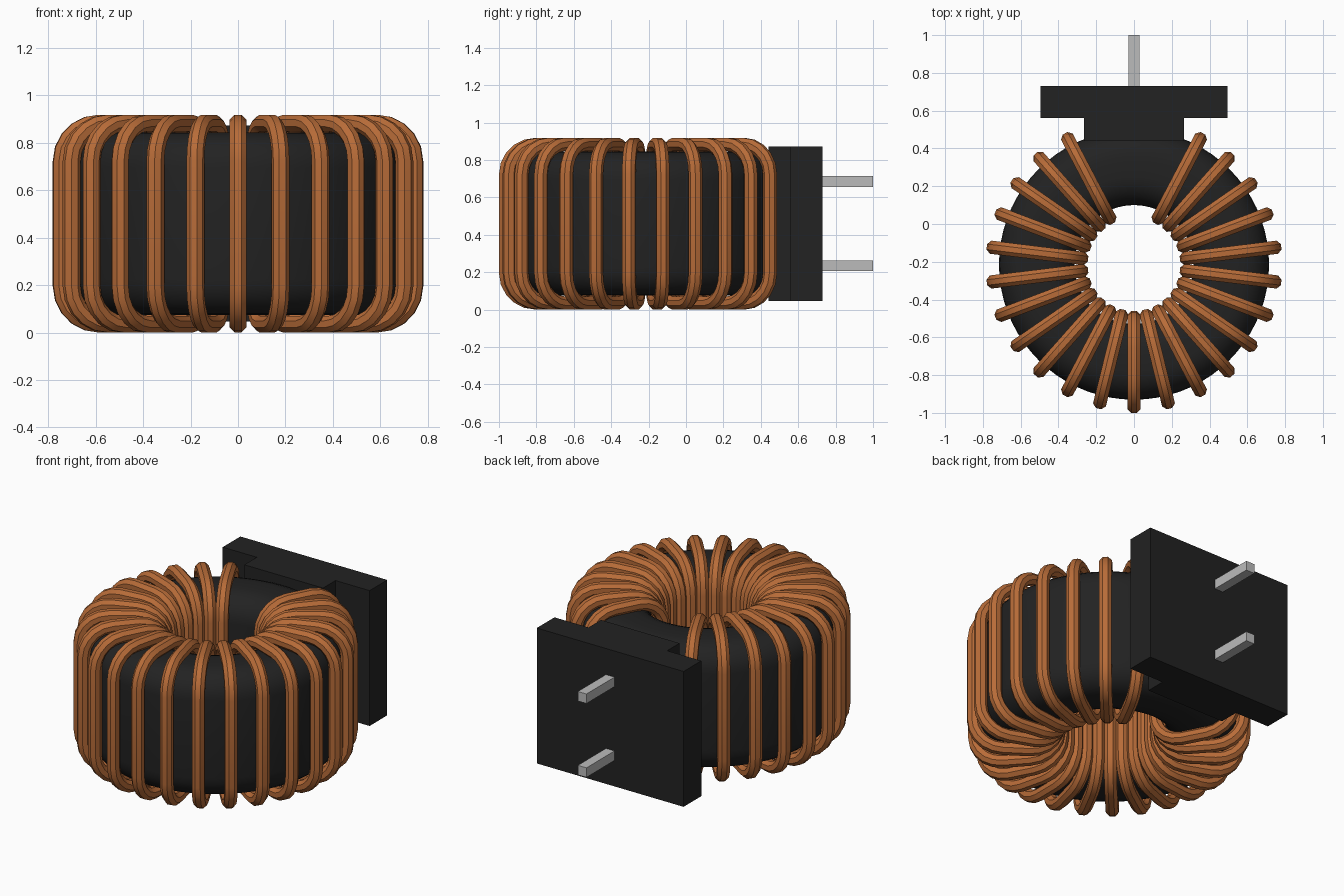
import bpy, bmesh, math
from mathutils import Vector, Matrix

cube = bpy.data.objects.get("Cube")
if cube:
    bpy.data.objects.remove(cube)

CENTRE = Vector((0, -0.215, 0.459))   # middle of the ring
SLOTS = 26                            # winding pitch, three slots left empty


def material(name, rgb, metallic=0.0):
    m = bpy.data.materials.new(name)
    m.use_nodes = True
    m.diffuse_color = (*rgb, 1)
    bsdf = m.node_tree.nodes["Principled BSDF"]
    bsdf.inputs["Base Color"].default_value = (*rgb, 1)
    bsdf.inputs["Roughness"].default_value = 0.5
    return m


black = material("black plastic", (0.016, 0.016, 0.016))
copper = material("copper", (0.48, 0.15, 0.04))
steel = material("pin metal", (0.5, 0.5, 0.5))


def finish(name, bm, mat, smooth=False):
    bmesh.ops.recalc_face_normals(bm, faces=bm.faces[:])
    mesh = bpy.data.meshes.new(name)
    bm.to_mesh(mesh)
    bm.free()
    mesh.materials.append(mat)
    ob = bpy.data.objects.new(name, mesh)
    bpy.context.collection.objects.link(ob)
    if smooth:
        bpy.ops.object.select_all(action="DESELECT")
        ob.select_set(True)
        bpy.context.view_layer.objects.active = ob
        bpy.ops.object.shade_smooth_by_angle(angle=math.radians(35))
    return ob


def rounded_section(r_in, r_out, half_h, corner, steps):
    """Closed rounded rectangle as (point, outward normal) pairs in the XZ plane."""
    result = []
    corners = [(r_out - corner, half_h - corner), (r_in + corner, half_h - corner),
               (r_in + corner, corner - half_h), (r_out - corner, corner - half_h)]
    for i, (x, z) in enumerate(corners):
        for s in range(steps + 1):
            a = math.pi / 2 * (i + s / steps)
            n = Vector((math.cos(a), 0, math.sin(a)))
            result.append((Vector((x, 0, z)) + n * corner, n))
    return result


def bridge_loops(bm, rings):
    """Join closed rings of vertices into a closed tube."""
    for a, b in zip(rings, rings[1:] + rings[:1]):
        for i in range(len(a)):
            j = (i + 1) % len(a)
            bm.faces.new((a[i], a[j], b[j], b[i]))


# Ring core: rounded section turned about the vertical axis
bm = bmesh.new()
section = rounded_section(0.315, 0.715, 0.385, 0.15, 6)
turns = 72
rings = []
for k in range(turns):
    rot = Matrix.Rotation(math.tau * k / turns, 3, "Z")
    rings.append([bm.verts.new(rot @ p + CENTRE) for p, n in section])
bridge_loops(bm, rings)
finish("ring_core", bm, black, smooth=True)

# Copper winding: eight-sided wire loops around the core
bm = bmesh.new()
path = rounded_section(0.28, 0.75, 0.424, 0.16, 5)
sides = 8
wire_r = 0.035 / math.cos(math.pi / sides)
for k in range(-11, 12):
    rot = Matrix.Rotation(math.tau * k / SLOTS - math.pi / 2, 3, "Z")
    rings = []
    for p, n in path:
        ring = []
        for s in range(sides):
            a = math.tau * (s + 0.5) / sides
            q = p + n * (wire_r * math.cos(a)) + Vector((0, wire_r * math.sin(a), 0))
            ring.append(bm.verts.new(rot @ q + CENTRE))
        rings.append(ring)
    bridge_loops(bm, rings)
finish("copper_winding", bm, copper, smooth=True)

# Mounting base: T-shaped outline extruded upwards
bm = bmesh.new()
half = [(0.265, 0.44), (0.265, 0.56), (0.495, 0.56), (0.495, 0.73)]
outline = half + [(-x, y) for x, y in reversed(half)]
face = bm.faces.new([bm.verts.new((x, y, 0.047)) for x, y in outline])
ext = bmesh.ops.extrude_face_region(bm, geom=[face])
top = [v for v in ext["geom"] if isinstance(v, bmesh.types.BMVert)]
bmesh.ops.translate(bm, verts=top, vec=(0, 0, 0.825))
finish("mounting_base", bm, black)

# Two square terminal pins
for name, side in (("lower_pin", -1), ("upper_pin", 1)):
    bm = bmesh.new()
    bmesh.ops.create_cube(bm, size=1)
    bmesh.ops.scale(bm, verts=bm.verts[:], vec=(0.058, 0.29, 0.058))
    bmesh.ops.translate(bm, verts=bm.verts[:], vec=(0, 0.855, CENTRE.z + side * 0.225))
    finish(name, bm, steel)
